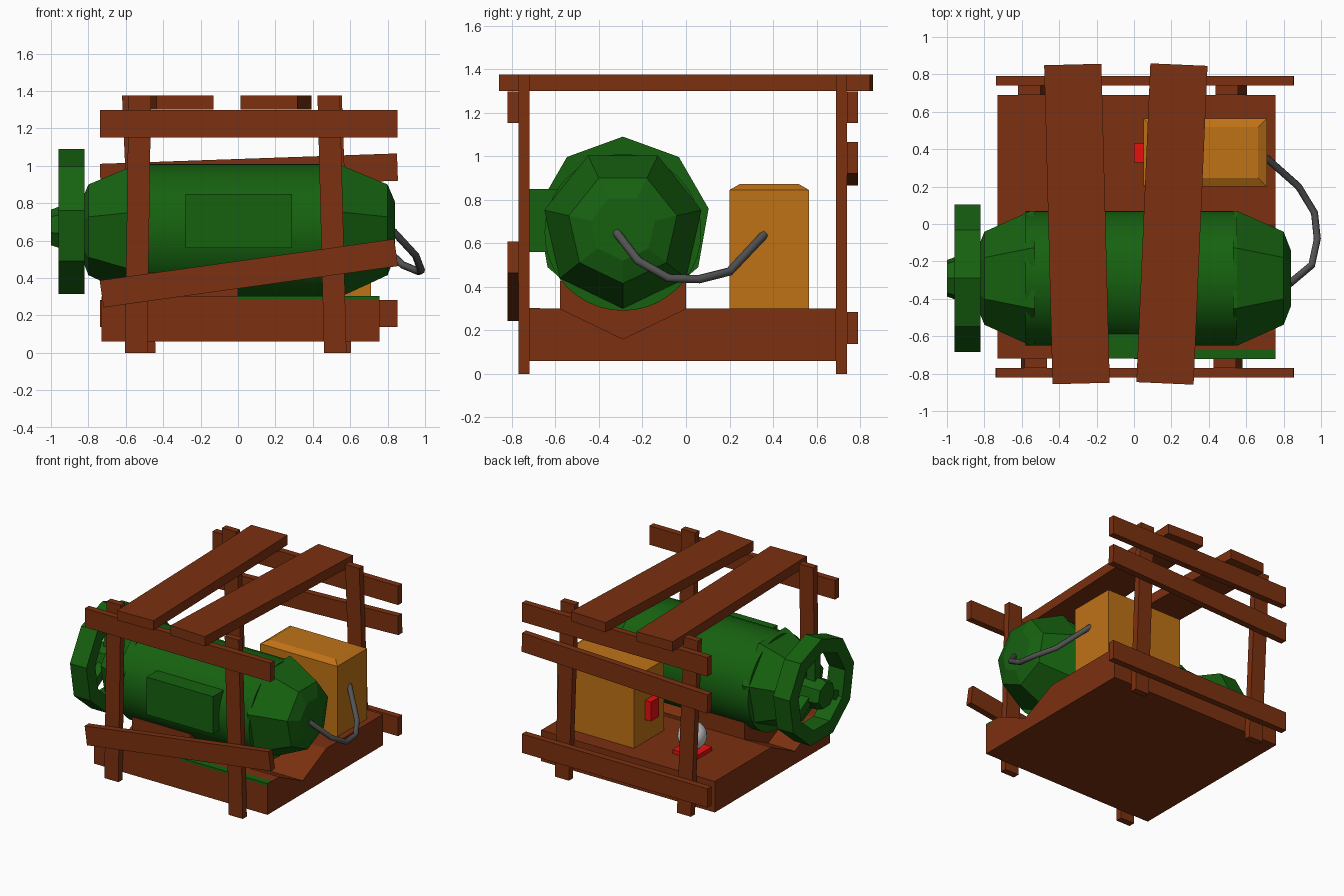
import bpy, bmesh, math
from mathutils import Matrix

if "Cube" in bpy.data.objects:
    bpy.data.objects.remove(bpy.data.objects["Cube"])


def material(name, rgb):
    m = bpy.data.materials.new(name)
    m.diffuse_color = (*rgb, 1)
    m.use_nodes = True
    m.node_tree.nodes["Principled BSDF"].inputs["Base Color"].default_value = m.diffuse_color
    return m


WOOD = material("brown_wood", (0.20, 0.03, 0.005))
GREEN = material("green_paint", (0.008, 0.12, 0.005))
ORANGE = material("orange_paint", (0.52, 0.17, 0.008))
RED = material("red_paint", (0.8, 0.005, 0.005))
DARK = material("dark_rubber", (0.085, 0.085, 0.085))


def finish(name, bm, mat, smooth=False):
    bmesh.ops.recalc_face_normals(bm, faces=bm.faces)
    me = bpy.data.meshes.new(name)
    bm.to_mesh(me)
    bm.free()
    ob = bpy.data.objects.new(name, me)
    bpy.context.collection.objects.link(ob)
    if mat:
        me.materials.append(mat)
    for p in me.polygons:
        p.use_smooth = smooth and len(p.vertices) < 5
    return ob


def box(name, lo, hi, mat, rot=0, axis='Z'):
    """Box between two corners, turned about its own centre."""
    bm = bmesh.new()
    bmesh.ops.create_cube(bm, size=1)
    size = [b - a for a, b in zip(lo, hi)]
    mid = [(a + b) / 2 for a, b in zip(lo, hi)]
    mtx = (Matrix.Translation(mid) @ Matrix.Rotation(math.radians(rot), 4, axis)
           @ Matrix.Diagonal((*size, 1)))
    bmesh.ops.transform(bm, matrix=mtx, verts=bm.verts)
    return finish(name, bm, mat)


def loft(name, rings, mat, smooth=False, loop=False):
    """Skin a list of equal-length rings; cap the ends or join them."""
    bm = bmesh.new()
    vs = [[bm.verts.new(p) for p in r] for r in rings]
    n = len(vs[0])
    pairs = list(zip(vs, vs[1:]))
    if loop:
        pairs.append((vs[-1], vs[0]))
    else:
        bm.faces.new(vs[0])
        bm.faces.new(vs[-1])
    for a, b in pairs:
        for i in range(n):
            j = (i + 1) % n
            bm.faces.new((a[i], a[j], b[j], b[i]))
    return finish(name, bm, mat, smooth)


def ring(x, r, n, cz, start=0):
    """Polygon around the tank axis, first corner at angle start from up."""
    return [(x, -0.29 + r * math.sin(start + math.tau * i / n),
             cz + r * math.cos(start + math.tau * i / n)) for i in range(n)]


def extrude_x(name, profile, x0, x1, mat):
    return loft(name, [[(x, y, z) for y, z in profile] for x in (x0, x1)], mat)


# wooden base with a V groove, and the raised cradle
extrude_x("base", [(-.72, .06), (.69, .06), (.69, .30), (0, .30),
                   (-.29, .16), (-.58, .30), (-.72, .30)], -.73, .757, WOOD)
extrude_x("cradle", [(-.58, .29), (-.29, .15), (0, .29), (0, .43),
                     (-.29, .29), (-.58, .43)], -.5, 0, WOOD)
box("base_edge_strip", (0, -.722, .285), (.757, -.67, .303), GREEN)

# leaning corner posts: y range, bottom x, top x
for name, y0, y1, xb, xt in (("front_left_post", -.77, -.72, -.545, -.525),
                             ("front_right_post", -.77, -.72, .52, .485),
                             ("back_left_post", .69, .74, -.50, -.56),
                             ("back_right_post", .69, .74, .545, .495)):
    loft(name, [[(x - .06, y0, z), (x + .06, y0, z), (x + .06, y1, z), (x - .06, y1, z)]
                for x, z in ((xb, 0), (xt, 1.375))], WOOD)

# side slats: y start, centre z, tilt
for name, y, z, rot in (("front_upper_slat", -.82, 1.225, 0),
                        ("front_lower_slat", -.82, .425, -8),
                        ("back_upper_slat", .74, 1.225, 0),
                        ("back_middle_slat", .74, .965, -2),
                        ("back_lower_slat", .74, .21, 0)):
    box(name, (-.737, y, z - .073), (.853, y + .05, z + .073), WOOD, rot, 'Y')

# roof boards
for name, x, rot in (("left_roof_board", -.305, 1.5), ("right_roof_board", .203, -2.5)):
    box(name, (x - .153, -.853, 1.30), (x + .153, .853, 1.375), WOOD, rot)

# tank: round body with seven-sided tapered ends
loft("tank_body", [ring(x, .36, 40, .65) for x in (-.58, .55)], GREEN, smooth=True)
for name, s in (("tank_left_end", -1), ("tank_right_end", 1)):
    loft(name, [ring(s * x, r, 7, .67, math.pi)
                for x, r in ((.53, .37), (.55, .37), (.80, .255), (.84, .15))], GREEN)
box("tank_front_box", (-.28, -.72, .56), (.29, -.5, .85), GREEN)

# handwheel: nine-sided rim, hub and spokes
loft("wheel_rim", [ring(x, r, 9, .69) for x, r in
                   ((-.96, .40), (-.82, .40), (-.82, .29), (-.96, .29))], GREEN, loop=True)
loft("wheel_hub", [ring(x, r, 7, .665) for x, r in
                   ((-.80, .12), (-.96, .115), (-1.0, .10))], GREEN)
for i in range(3):
    bm = bmesh.new()
    bmesh.ops.create_cube(bm, size=1)
    mtx = (Matrix.Translation((-.89, -.29, .69)) @ Matrix.Rotation(math.tau * i / 3, 4, 'X')
           @ Matrix.Translation((0, 0, .17)) @ Matrix.Diagonal((.07, .07, .30, 1)))
    bmesh.ops.transform(bm, matrix=mtx, verts=bm.verts)
    finish("wheel_spoke_%d" % (i + 1), bm, GREEN)

# orange cabinet with chamfered top
loft("cabinet", [[(.05 + d, .20 + d, z), (.71 - d, .20 + d, z),
                  (.71 - d, .565 - d, z), (.05 + d, .565 - d, z)]
                 for d, z in ((0, .29), (0, .845), (.047, .872))], ORANGE)
box("cabinet_switch", (.0, .33, .47), (.055, .43, .62), RED)

# grey ball on a red plate
box("ball_plate", (-.42, .28, .295), (-.22, .48, .33), RED)
bm = bmesh.new()
bmesh.ops.create_uvsphere(bm, u_segments=16, v_segments=10, radius=.105,
                          matrix=Matrix.Translation((-.32, .38, .43)))
finish("ball", bm, None, smooth=True)

# hose from tank end to cabinet
cu = bpy.data.curves.new("hose", 'CURVE')
cu.dimensions = '3D'
path = [(.83, -.32, .65), (.95, -.22, .52), (.98, -.08, .44), (.965, .06, .435),
        (.88, .20, .47), (.70, .36, .64)]
sp = cu.splines.new('POLY')
sp.points.add(len(path) - 1)
for p, co in zip(sp.points, path):
    p.co = (*co, 1)
cu.bevel_depth = .02
cu.bevel_resolution = 2
cu.use_fill_caps = True
cu.materials.append(DARK)
bpy.context.collection.objects.link(bpy.data.objects.new("hose", cu))
